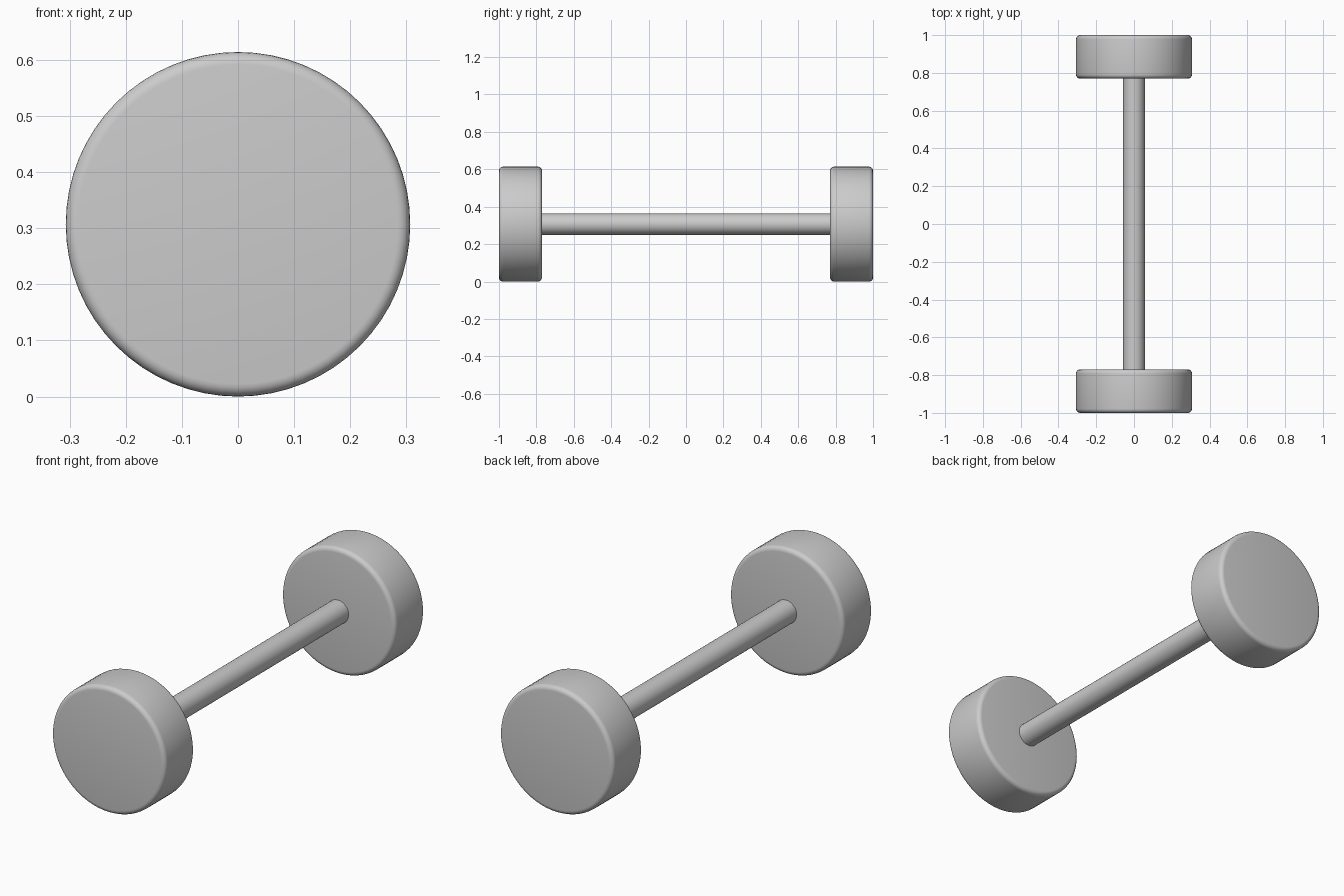
import bpy
from math import pi

cube = bpy.data.objects.get("Cube")
if cube:
    bpy.data.objects.remove(cube, do_unlink=True)

WHEEL_RADIUS = 0.307
WHEEL_WIDTH = 0.23
AXLE_RADIUS = 0.057

# Single plain grey
grey = bpy.data.materials.new("plain_grey")
grey.use_nodes = True
colour = (0.6, 0.6, 0.6, 1)
grey.diffuse_color = colour
grey.node_tree.nodes["Principled BSDF"].inputs["Base Color"].default_value = colour


def cylinder(name, radius, length, y, sides, bevel=0):
    """Smooth cylinder lying along y, with optionally rounded rims."""
    bpy.ops.mesh.primitive_cylinder_add(
        vertices=sides, radius=radius, depth=length,
        location=(0, y, WHEEL_RADIUS), rotation=(pi / 2, 0, 0))
    obj = bpy.context.object
    obj.name = name
    obj.data.materials.append(grey)
    if bevel:
        mod = obj.modifiers.new("rounded_rim", "BEVEL")
        mod.width = bevel
        mod.segments = 5
        mod.limit_method = "ANGLE"
        bpy.ops.object.modifier_apply(modifier=mod.name)
    bpy.ops.object.shade_smooth_by_angle()
    return obj


# Wheels at both ends, joined by an axle flush with their outer faces
for name, side in (("front_wheel", -1), ("back_wheel", 1)):
    cylinder(name, WHEEL_RADIUS, WHEEL_WIDTH, side * (1 - WHEEL_WIDTH / 2), 64, 0.022)
cylinder("axle", AXLE_RADIUS, 2, 0, 32)
